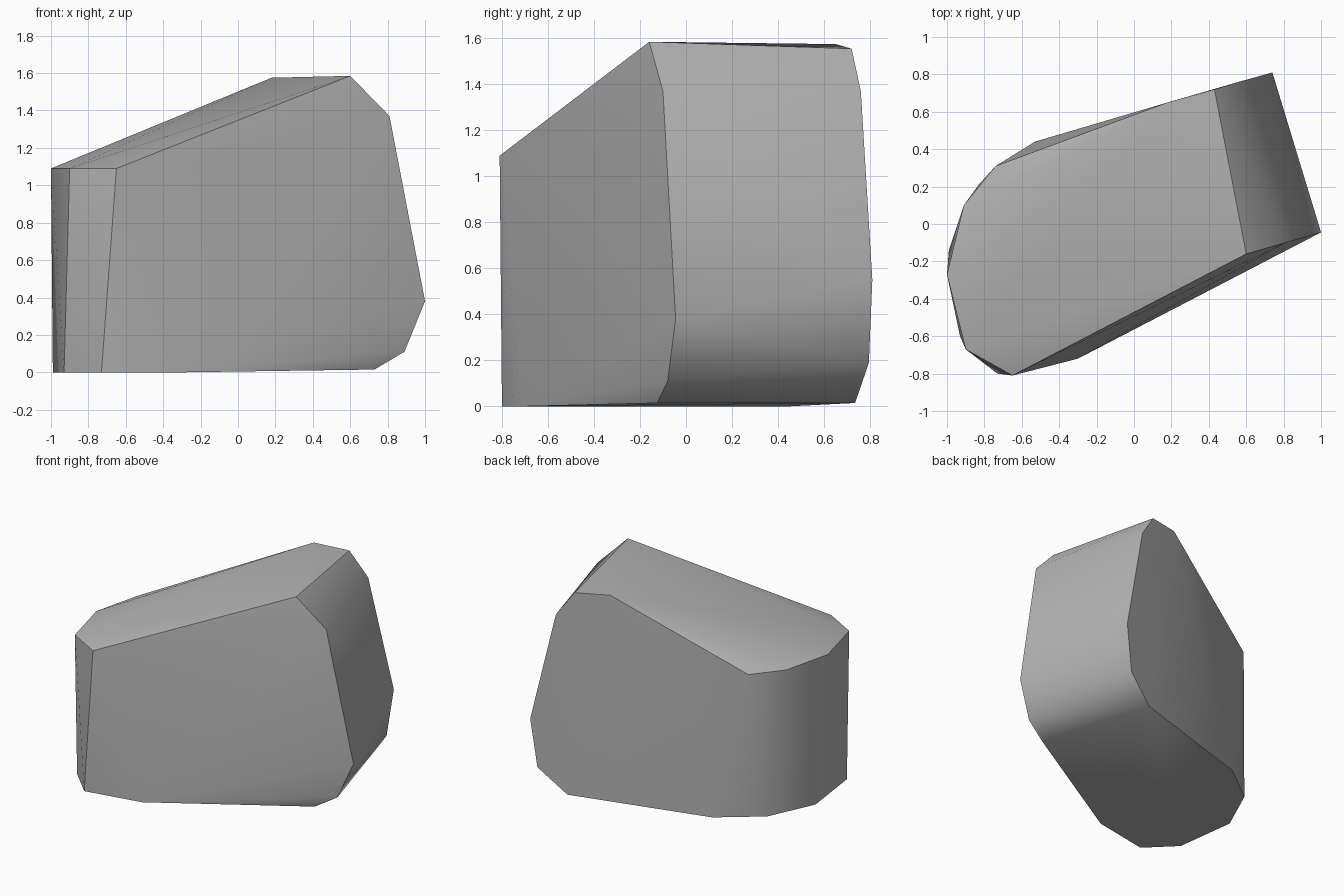
import bpy
import bmesh
import math

default_cube = bpy.data.objects.get("Cube")
if default_cube:
    bpy.data.objects.remove(default_cube, do_unlink=True)


def make_material(name, colour):
    material = bpy.data.materials.new(name)
    material.use_nodes = True
    material.diffuse_color = colour
    material.node_tree.nodes["Principled BSDF"].inputs["Base Color"].default_value = colour
    return material


def at_height(outline, height):
    return [(x, y, height) for x, y in outline]


def hull_object(name, points, material, smooth_angle):
    """Wrap the outlines in a convex shell with sharp creases."""
    bm = bmesh.new()
    for point in points:
        bm.verts.new(point)
    result = bmesh.ops.convex_hull(bm, input=bm.verts[:])
    loose = [v for v in bm.verts if not v.link_faces]
    bmesh.ops.delete(bm, geom=loose, context="VERTS")
    # Merge the flat triangles into broad facets
    bmesh.ops.dissolve_limit(bm, angle_limit=math.radians(1), verts=bm.verts[:], edges=bm.edges[:])
    bmesh.ops.recalc_face_normals(bm, faces=bm.faces[:])
    mesh = bpy.data.meshes.new(name)
    bm.to_mesh(mesh)
    bm.free()
    mesh.materials.append(material)
    obj = bpy.data.objects.new(name, mesh)
    bpy.context.collection.objects.link(obj)
    bpy.ops.object.select_all(action="DESELECT")
    obj.select_set(True)
    bpy.context.view_layer.objects.active = obj
    bpy.ops.object.shade_smooth_by_angle(angle=smooth_angle)
    return obj


# Footprint and the lower rim of the sloping top
base = [(-.53, .44), (-.83, .21), (-.99, -.14), (-.93, -.6), (-.73, -.8), (-.3, -.72)]
rim = [(-.74, .31), (-.91, .1), (-1, -.27), (-.9, -.67), (-.65, -.81)]

# Raised end: near and far profiles, from crest to foot
near_end = [(.6, -.16, 1.585), (.81, -.1, 1.37), (1, -.045, .38), (.89, -.08, .11), (.73, -.125, .015)]
far_end = [(.18, .65, 1.575), (.43, .72, 1.555), (.56, .76, 1.37), (.74, .81, .55),
           (.69, .795, .19), (.48, .735, .015)]

stone_grey = make_material("stone grey", (.45, .45, .45, 1))
points = at_height(base, 0) + at_height(rim, 1.09) + near_end + far_end
hull_object("boulder", points, stone_grey, math.radians(30))
